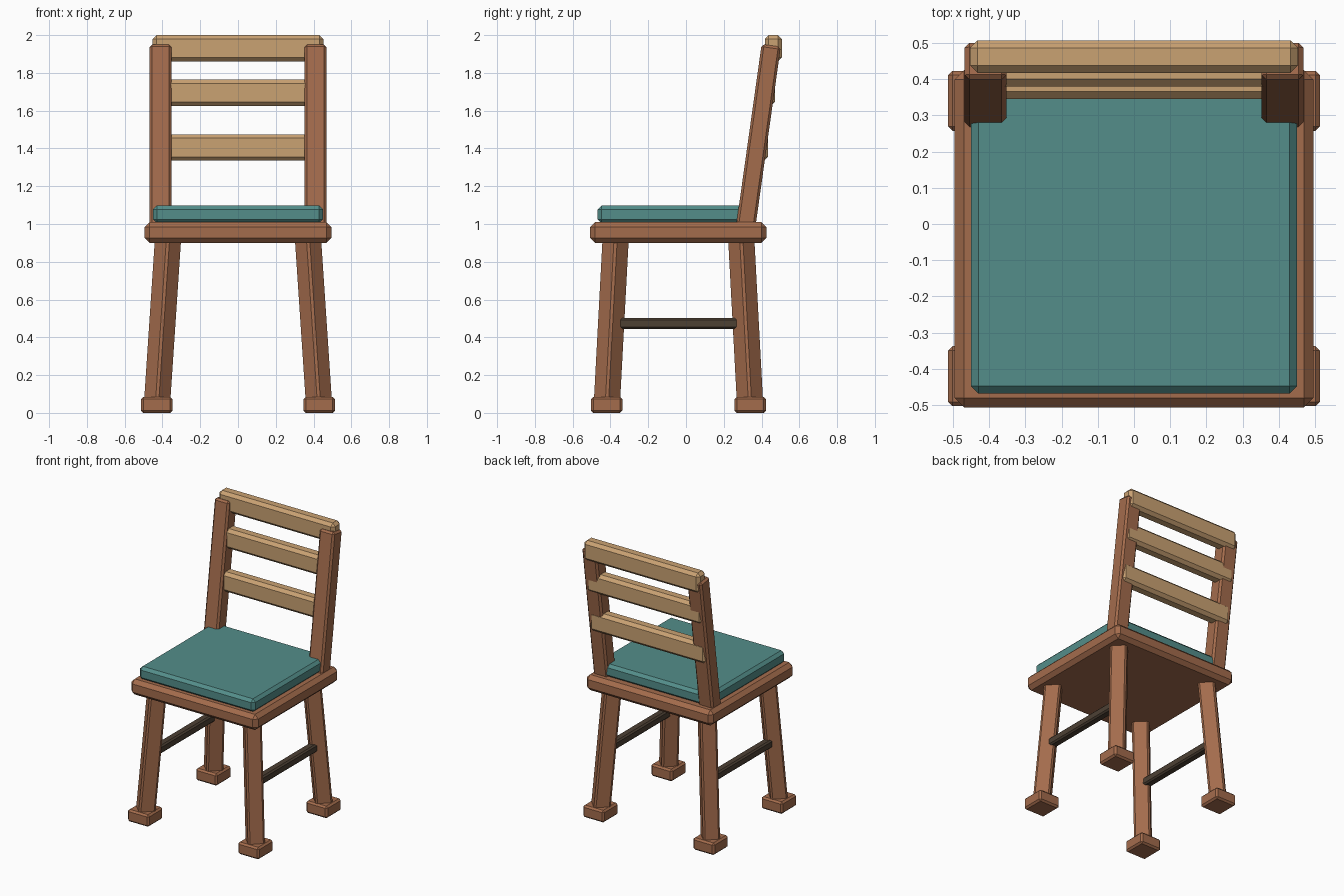
import bpy
import bmesh
import math
from mathutils import Matrix, Vector

if "Cube" in bpy.data.objects:
    bpy.data.objects.remove(bpy.data.objects["Cube"], do_unlink=True)


def material(name, rgb):
    mat = bpy.data.materials.new(name)
    mat.use_nodes = True
    mat.diffuse_color = (*rgb, 1)
    mat.node_tree.nodes["Principled BSDF"].inputs["Base Color"].default_value = (*rgb, 1)
    return mat


brown = material("brown wood", (0.37, 0.15, 0.073))
tan = material("light wood", (0.59, 0.36, 0.17))
teal = material("teal cushion", (0.088, 0.27, 0.255))
dark = material("dark wood", (0.075, 0.052, 0.034))


def block(name, mat, size, bevel, matrix):
    """Chamfered box placed by a matrix."""
    bm = bmesh.new()
    bmesh.ops.create_cube(bm, size=1)
    bmesh.ops.scale(bm, vec=size, verts=bm.verts)
    bmesh.ops.bevel(bm, geom=bm.edges[:], offset=bevel, segments=1,
                    affect='EDGES', clamp_overlap=True)
    mesh = bpy.data.meshes.new(name)
    bm.to_mesh(mesh)
    bm.free()
    mesh.materials.append(mat)
    obj = bpy.data.objects.new(name, mesh)
    obj.matrix_world = matrix
    bpy.context.collection.objects.link(obj)
    return obj


def box(name, mat, low, high, bevel):
    low, high = Vector(low), Vector(high)
    return block(name, mat, high - low, bevel, Matrix.Translation((low + high) / 2))


def beam(name, mat, start, end, width, depth, bevel, twist=0):
    start, end = Vector(start), Vector(end)
    axis = end - start
    turn = Vector((0, 0, 1)).rotation_difference(axis).to_matrix().to_4x4()
    place = Matrix.Translation((start + end) / 2) @ turn @ Matrix.Rotation(twist, 4, 'Z')
    return block(name, mat, Vector((width, depth, axis.length)), bevel, place)


# Seat and cushion
box("seat", brown, (-0.495, -0.507, 0.9), (0.495, 0.425, 1.01), 0.026)
box("cushion", teal, (-0.45, -0.468, 1.005), (0.45, 0.37, 1.097), 0.02)

# Legs splay outward, with their edges turned toward the front and sides
MID_Y = -0.04
for x_side, side in ((1, "left"), (-1, "right")):
    for y_side, end in ((-1, "front"), (1, "back")):
        foot = Vector((x_side * 0.43, MID_Y + y_side * 0.38, 0))
        top = Vector((x_side * 0.37, MID_Y + y_side * 0.332, 0.93))
        beam(f"{end}_{side}_leg", brown, foot + Vector((0, 0, 0.03)), top,
             0.11, 0.11, 0.012, math.pi / 4)
        pad = Vector((0.083, 0.083, 0))
        box(f"{end}_{side}_foot", brown, foot - pad,
            foot + pad + Vector((0, 0, 0.085)), 0.012)

    # Side stretcher between front and back legs
    box(f"{side}_stretcher", dark, (x_side * 0.4 - 0.029, -0.39, 0.445),
        (x_side * 0.4 + 0.029, 0.31, 0.502), 0.01)

    # Reclined back post
    beam(f"{side}_back_post", brown, (x_side * 0.41, 0.314, 0.97),
         (x_side * 0.41, 0.451, 1.945), 0.115, 0.102, 0.013)

# Upright slats stepping backward, the highest capping the posts
for name, y, z in (("lower_slat", 0.345, 1.335),
                   ("middle_slat", 0.38, 1.625),
                   ("top_rail", 0.417, 1.86)):
    box(name, tan, (-0.453, y, z), (0.453, y + 0.09, z + 0.14), 0.021)
